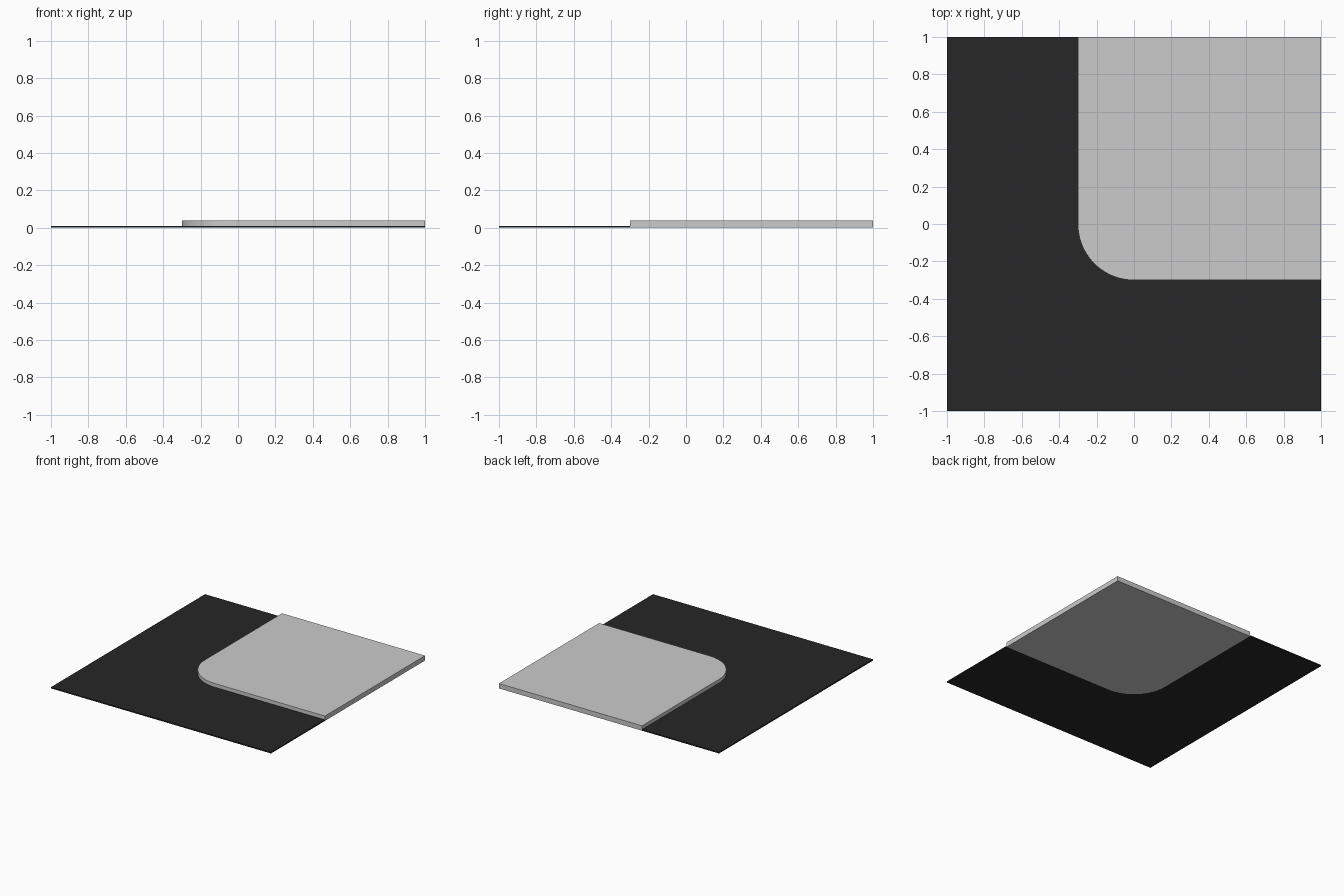
import bpy, bmesh, math

if "Cube" in bpy.data.objects:
    bpy.data.objects.remove(bpy.data.objects["Cube"])

R = 0.3          # outer corner radius of the pavement
SEGMENTS = 32    # steps around the rounded corner

# Quarter arc from the left edge to the front edge, shared by both parts
arc = []
for i in range(SEGMENTS + 1):
    a = math.pi + i * math.pi / 2 / SEGMENTS
    arc.append((R * math.cos(a), R * math.sin(a)))


def slab(name, outline, height):
    """Extrude a counter-clockwise outline from z = 0 up to height."""
    bm = bmesh.new()
    face = bm.faces.new([bm.verts.new((x, y, 0)) for x, y in outline])
    top = bmesh.ops.extrude_face_region(bm, geom=[face], use_keep_orig=True)
    verts = [g for g in top["geom"] if isinstance(g, bmesh.types.BMVert)]
    bmesh.ops.translate(bm, verts=verts, vec=(0, 0, height))
    bmesh.ops.recalc_face_normals(bm, faces=bm.faces)
    mesh = bpy.data.meshes.new(name)
    bm.to_mesh(mesh)
    bm.free()
    obj = bpy.data.objects.new(name, mesh)
    bpy.context.collection.objects.link(obj)
    bpy.ops.object.select_all(action='DESELECT')
    obj.select_set(True)
    bpy.context.view_layer.objects.active = obj
    bpy.ops.object.shade_smooth_by_angle(angle=math.radians(30))
    return obj


# Raised pavement with one rounded corner
slab("pavement", arc + [(1, -R), (1, 1), (-R, 1)], 0.04)

# Thin L-shaped road surface wrapping around the pavement
road = slab("road", [(-R, 1), (-1, 1), (-1, -1), (1, -1), (1, -R)] + arc[::-1], 0.01)
asphalt = bpy.data.materials.new("asphalt")
asphalt.diffuse_color = (0.02, 0.02, 0.02, 1)
asphalt.use_nodes = True
asphalt.node_tree.nodes["Principled BSDF"].inputs["Base Color"].default_value = asphalt.diffuse_color
road.data.materials.append(asphalt)
